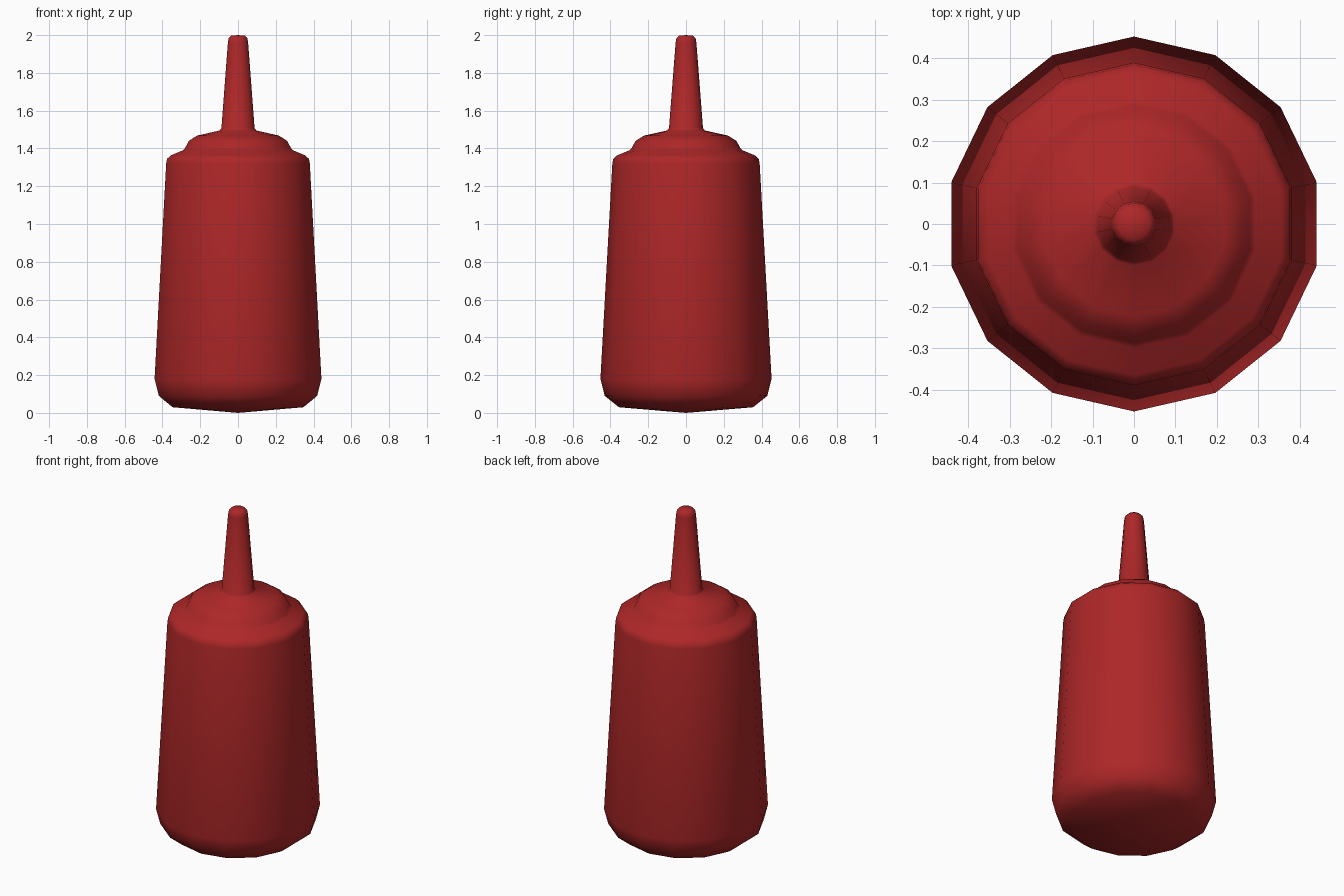
import bpy, bmesh, math

if "Cube" in bpy.data.objects:
    bpy.data.objects.remove(bpy.data.objects["Cube"])

SIDES = 14
red = bpy.data.materials.new("ketchup red")
red.diffuse_color = (0.42, 0.02, 0.021, 1)
red.use_nodes = True
red.node_tree.nodes["Principled BSDF"].inputs["Base Color"].default_value = red.diffuse_color


def lathe(name, profile):
    """Revolve (radius, z) points around z; radius 0 makes a pole."""
    bm = bmesh.new()
    rings = []
    for r, z in profile:
        if r == 0:
            rings.append([bm.verts.new((0, 0, z))] * SIDES)
        else:
            rings.append([bm.verts.new((r * math.sin(a), r * math.cos(a), z))
                          for a in (2 * math.pi * i / SIDES for i in range(SIDES))])
    for low, high in zip(rings, rings[1:]):
        for i in range(SIDES):
            j = (i + 1) % SIDES
            bm.faces.new(dict.fromkeys((low[i], low[j], high[j], high[i])))
    bmesh.ops.recalc_face_normals(bm, faces=bm.faces)
    for f in bm.faces:
        f.smooth = True
    mesh = bpy.data.meshes.new(name)
    bm.to_mesh(mesh)
    bm.free()
    mesh.materials.append(red)
    ob = bpy.data.objects.new(name, mesh)
    bpy.context.collection.objects.link(ob)
    return ob


# One continuous skin: rounded body, stepped shoulder, tapered nozzle
lathe("squeeze_bottle", [
    (0, 0.0), (0.355, 0.03), (0.43, 0.09), (0.453, 0.18),      # base
    (0.39, 1.32), (0.385, 1.345), (0.365, 1.363),              # body and shoulder
    (0.30, 1.39), (0.287, 1.403), (0.267, 1.44), (0.222, 1.468),  # cap step
    (0.10, 1.495), (0.09, 1.508),                              # nozzle root
    (0.055, 1.96), (0.051, 1.983), (0.037, 1.997), (0, 2.0),   # nozzle tip
])
